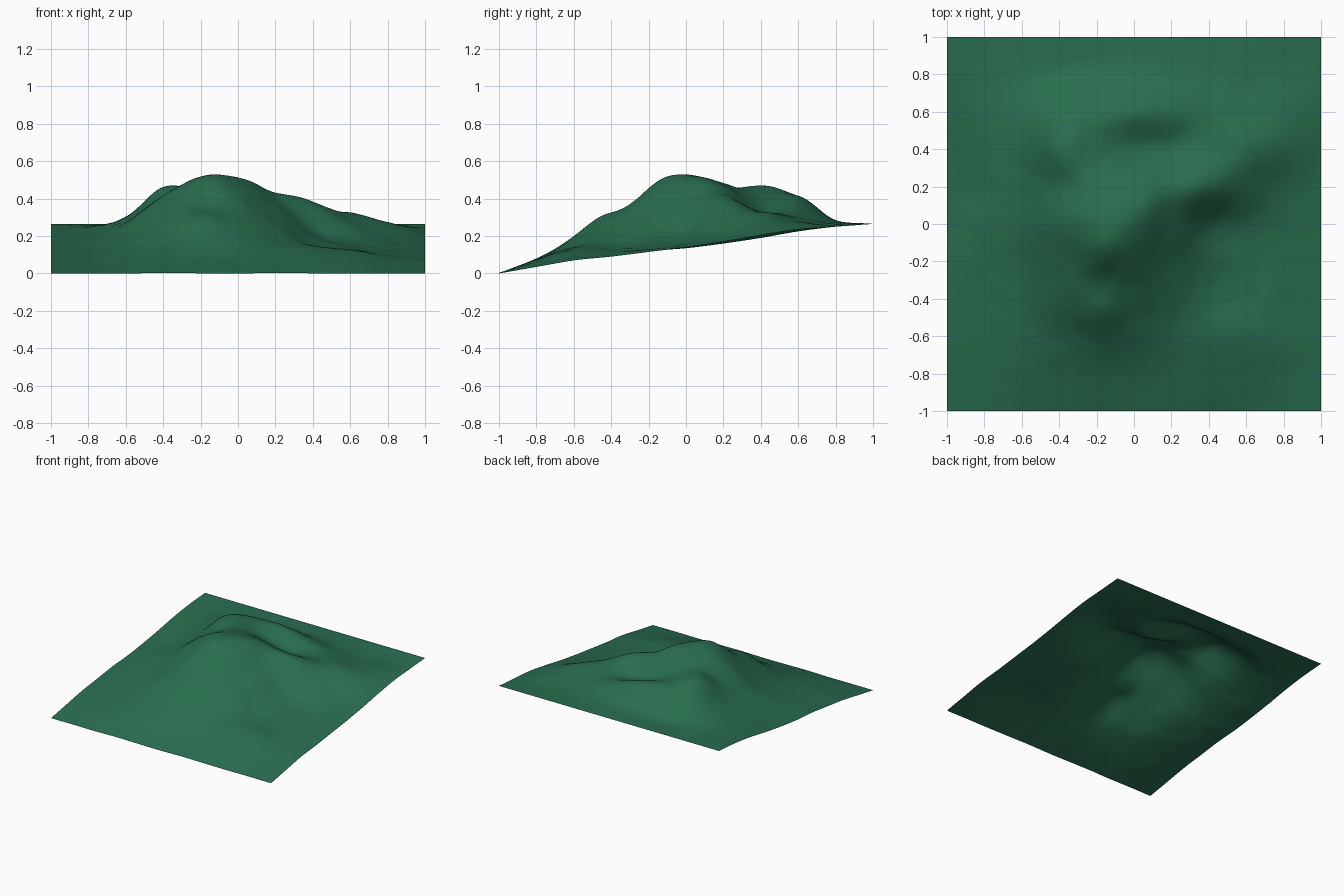
import bpy, bmesh, math
from mathutils import Vector, noise

if "Cube" in bpy.data.objects:
    bpy.data.objects.remove(bpy.data.objects["Cube"])

# Hill cross-sections (hundredths of a unit), front to back, each left to right
SECTIONS = [
    [0.5, 0.6, 0.5, 0.8, 0.6, 0.5, 0.8, 0.6, 0.5, 0.6, 0.5],
    [4, 5, 6.5, 8, 8.5, 8, 8, 8, 7, 5, 4],
    [7.5, 9, 12, 16.5, 19.5, 18.5, 15.5, 14, 12.5, 9.5, 7.5],
    [10, 12, 17, 27, 33, 30, 22.5, 15.5, 13, 11, 9.5],
    [12.5, 15.5, 22, 34.5, 45.5, 42, 30, 19, 15, 13, 12],
    [14, 18.5, 27, 42, 52, 51, 38.5, 24, 18.5, 16, 14.5],
    [16.5, 20, 28.5, 42, 48.5, 48, 43, 38.5, 28.5, 20.5, 17.5],
    [19.5, 23, 30.5, 46, 44, 37, 32.5, 33.5, 33, 27, 21],
    [23, 25, 30, 39.5, 42, 41, 36, 31.5, 29, 27.5, 24],
    [25.5, 26, 27, 28, 28.5, 29, 28.5, 27.5, 26.5, 26, 25.5],
    [27] * 11,
]
# Small shoulders (+) and hollows (-): x, y, height, radius
KNOLLS = [
    (-0.18, -0.48, 0.022, 0.11),
    (-0.18, -0.30, -0.03, 0.10),
    (-0.12, -0.12, 0.02, 0.10),
    (0.08, 0.08, 0.012, 0.08),
    (-0.38, 0.47, 0.012, 0.10),
    (0.30, 0.17, 0.010, 0.09),
]
N = 120


def spline(vals, t):
    """Smooth curve through evenly spaced values, t in 0..1"""
    last = len(vals) - 1
    i = min(int(t * last), last - 1)
    u = t * last - i
    b, c = vals[i], vals[i + 1]
    a = vals[i - 1] if i > 0 else 2 * b - c
    d = vals[i + 2] if i + 2 <= last else 2 * c - b
    return b + 0.5 * u * (c - a + u * (2*a - 5*b + 4*c - d + u * (3*(b - c) + d - a)))


def height(x, y):
    s, t = (x + 1) / 2, (y + 1) / 2
    z = spline([spline(row, s) for row in SECTIONS], t) / 100
    for kx, ky, h, r in KNOLLS:
        z += h * math.exp(-((x - kx)**2 + (y - ky)**2) / r**2)
    # slight weathering that fades out at the border
    fade = (1 - x**4) * (1 - y**4)
    rough = noise.noise(Vector((x * 5, y * 5, 3.7))) + 0.5 * noise.noise(Vector((x * 11, y * 11, 1.2)))
    return z + 0.006 * fade * rough


# Terrain sheet
bm = bmesh.new()
bmesh.ops.create_grid(bm, x_segments=N, y_segments=N, size=1)
for v in bm.verts:
    v.co.z = height(v.co.x, v.co.y)
low = min(v.co.z for v in bm.verts)
for v in bm.verts:
    v.co.z -= low
for f in bm.faces:
    f.smooth = True
mesh = bpy.data.meshes.new("hill_terrain")
bm.to_mesh(mesh)
bm.free()
hill = bpy.data.objects.new("hill_terrain", mesh)
bpy.context.collection.objects.link(hill)

# Grass colour
grass = bpy.data.materials.new("grass")
grass.diffuse_color = (0.022, 0.155, 0.078, 1)
grass.use_nodes = True
grass.node_tree.nodes["Principled BSDF"].inputs["Base Color"].default_value = grass.diffuse_color
mesh.materials.append(grass)
